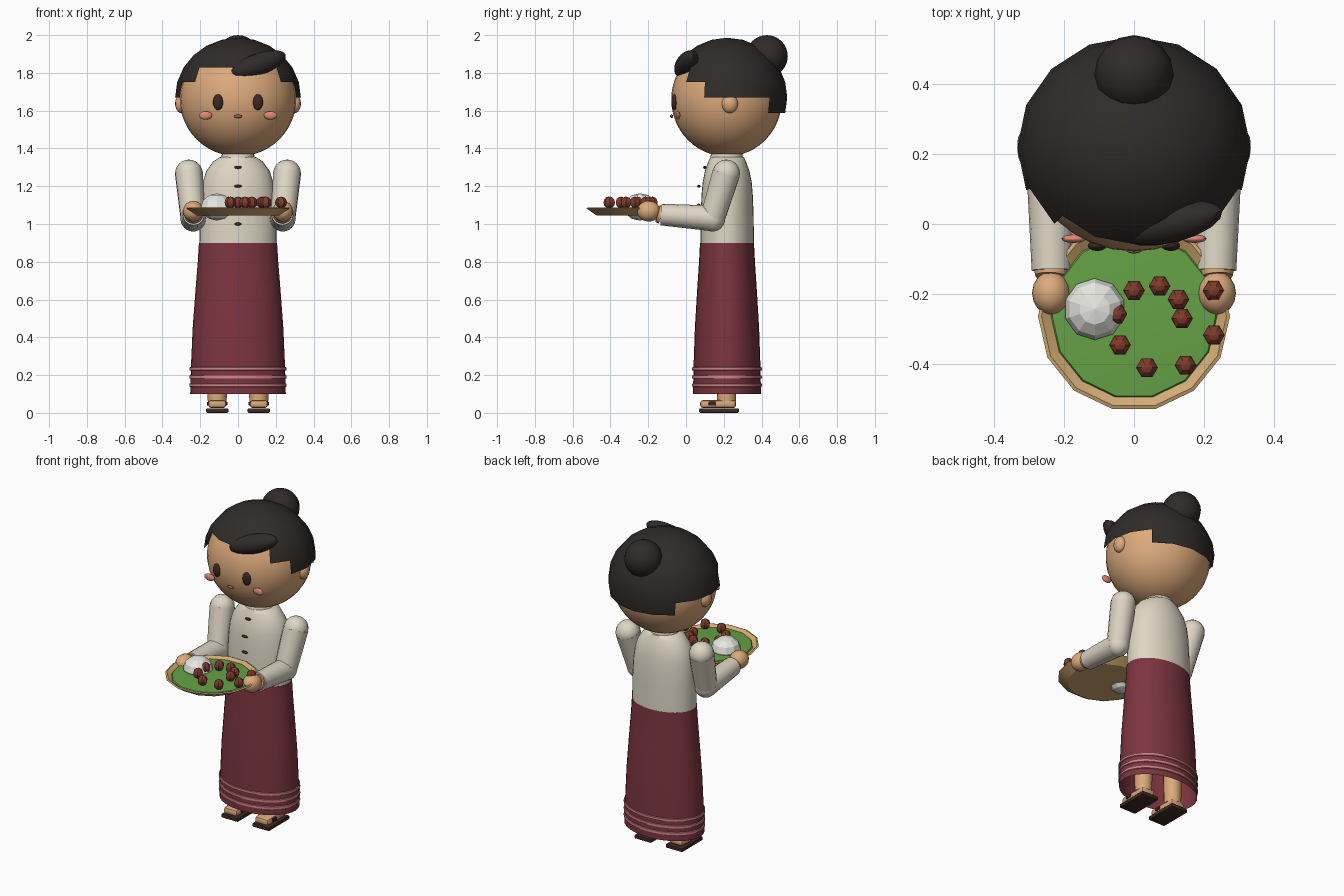
import bpy, bmesh, math
from mathutils import Vector, Matrix

if "Cube" in bpy.data.objects:
    bpy.data.objects.remove(bpy.data.objects["Cube"])


def mat(name, r, g, b):
    m = bpy.data.materials.new(name)
    m.diffuse_color = (r, g, b, 1)
    m.use_nodes = True
    m.node_tree.nodes["Principled BSDF"].inputs["Base Color"].default_value = m.diffuse_color
    return m


SKIN = mat("skin", .72, .40, .20)
HAIR = mat("hair", .028, .024, .022)
SHIRT = mat("cream_cloth", .74, .68, .56)
SKIRT = mat("red_cloth", .20, .035, .05)
STRIPE = mat("pink_stripe", .60, .22, .23)
DARK = mat("dark_brown", .045, .022, .016)
BLUSH = mat("blush", .75, .25, .18)
LIP = mat("lip", .35, .13, .07)
TRAY = mat("woven_tan", .65, .41, .18)
LEAF = mat("leaf_green", .13, .36, .06)
RICE = mat("rice_white", .80, .80, .76)
MEAT = mat("meat_red", .22, .045, .025)


def finish(name, bm, material, smooth=40):
    me = bpy.data.meshes.new(name)
    bm.to_mesh(me)
    bm.free()
    ob = bpy.data.objects.new(name, me)
    bpy.context.collection.objects.link(ob)
    me.materials.append(material)
    if smooth:
        bpy.ops.object.select_all(action='DESELECT')
        ob.select_set(True)
        bpy.context.view_layer.objects.active = ob
        bpy.ops.object.shade_smooth_by_angle(angle=math.radians(smooth))
    return ob


def ball(name, loc, r, material, seg=16, rings=12, rot=None, smooth=40):
    bm = bmesh.new()
    bmesh.ops.create_uvsphere(bm, u_segments=seg, v_segments=rings, radius=1)
    m = Matrix.Translation(loc) @ (rot or Matrix()) @ Matrix.Diagonal((*r, 1))
    bmesh.ops.transform(bm, matrix=m, verts=bm.verts)
    return finish(name, bm, material, smooth)


def lathe(name, profile, cy, material, seg=24, caps=(False, False), smooth=40, cx=0):
    """Stack of ellipses (z, rx, ry) joined into a skin."""
    bm = bmesh.new()
    rows = [[bm.verts.new((cx + rx * math.cos(2 * math.pi * i / seg),
                           cy + ry * math.sin(2 * math.pi * i / seg), z))
             for i in range(seg)] for z, rx, ry in profile]
    for a, b in zip(rows, rows[1:]):
        for i in range(seg):
            j = (i + 1) % seg
            bm.faces.new((a[i], a[j], b[j], b[i]))
    if caps[0]:
        bm.faces.new(rows[0][::-1])
    if caps[1]:
        bm.faces.new(rows[-1])
    return finish(name, bm, material, smooth)


def limb(name, a, b, r1, r2, material, seg=16):
    a, b = Vector(a), Vector(b)
    bm = bmesh.new()
    bmesh.ops.create_cone(bm, cap_ends=True, segments=seg, radius1=r1, radius2=r2,
                          depth=(b - a).length)
    rot = (b - a).to_track_quat('Z', 'Y').to_matrix().to_4x4()
    bmesh.ops.transform(bm, matrix=Matrix.Translation((a + b) / 2) @ rot, verts=bm.verts)
    return finish(name, bm, material)


def box(name, loc, size, material, bevel=.01):
    bm = bmesh.new()
    bmesh.ops.create_cube(bm, size=1)
    bmesh.ops.transform(bm, matrix=Matrix.Translation(loc) @ Matrix.Diagonal((*size, 1)),
                        verts=bm.verts)
    if bevel:
        bmesh.ops.bevel(bm, geom=bm.edges[:], offset=bevel, segments=2,
                        profile=.5, affect='EDGES')
    return finish(name, bm, material)


# head and face
ball("head", (0, .215, 1.66), (.308, .293, .302), SKIN, 32, 24)
ball("mouth", (0, -.076, 1.57), (.022, .008, .009), LIP)
for s, side in ((-1, "right"), (1, "left")):
    ball(side + "_eye", (s * .105, -.062, 1.645), (.027, .015, .042), DARK)
    ball(side + "_cheek", (s * .172, -.042, 1.575), (.035, .012, .022), BLUSH)
    ball(side + "_ear", (s * .30, .232, 1.637), (.033, .043, .05), SKIN)

# hair cap: a sphere shell with a stepped lower edge
C = Vector((0, .218, 1.67))
bm = bmesh.new()
bmesh.ops.create_uvsphere(bm, u_segments=16, v_segments=12, radius=1)
drop = []
for f in bm.faces:
    c = f.calc_center_median()
    around = math.degrees(abs(math.atan2(c.x, -c.y)))   # 0 at front, 180 at back
    ring = 2 if around < 45 else 1 if around < 67.5 else 0 if around < 135 else -1
    if math.degrees(math.asin(c.z / c.length)) < ring * 15:
        drop.append(f)
bmesh.ops.delete(bm, geom=drop, context='FACES')
bmesh.ops.transform(bm, matrix=Matrix.Translation(C) @ Matrix.Diagonal((.333, .318, .316, 1)),
                    verts=bm.verts)
finish("hair_cap", bm, HAIR)
ball("hair_bun", (0, .428, 1.888), (.113, .111, .112), HAIR, 16, 12)
swoop = Vector((.28, .07, .10)).to_track_quat('X', 'Z').to_matrix().to_4x4()
ball("hair_swoop", (.108, .002, 1.845), (.157, .055, .058), HAIR, 16, 12, swoop)

# neck, collar, blouse and buttons
lathe("neck", [(1.30, .075, .075), (1.42, .075, .075)], .215, SKIN)
lathe("collar", [(1.345, .09, .088), (1.375, .084, .082)], .215, SHIRT)
lathe("blouse", [(.89, .205, .142), (1.04, .203, .14), (1.15, .197, .136), (1.22, .187, .13),
                 (1.28, .168, .118), (1.33, .132, .10), (1.352, .10, .09), (1.36, .07, .07)],
      .218, SHIRT, 32, (False, True))
for z, y in ((1.3, .10), (1.2, .068), (1.1, .068), (1.0, .068)):
    ball("button", (0, y, z), (.021, .009, .008), DARK, 10, 8)

# wrap skirt with hem stripes, open at the bottom
lathe("skirt", [(.10, .253, .18), (.25, .249, .177), (.45, .24, .17), (.65, .225, .158),
                (.80, .213, .148), (.90, .207, .143)], .217, SKIRT, 32, (False, True))
for z in (.147, .19, .233):
    lathe("hem_stripe", [(z - .009, .253, .18), (z - .007, .258, .185),
                         (z + .007, .257, .184), (z + .009, .252, .179)], .217, STRIPE, 32)

# arms, legs and sandals
for s, side in ((-1, "right"), (1, "left")):
    shoulder, elbow = (s * .26, .213, 1.268), (s * .238, .14, 1.03)
    wrist = (s * .235, -.132, 1.05)
    ball(side + "_shoulder", shoulder, (.073, .073, .073), SHIRT)
    limb(side + "_upper_sleeve", shoulder, elbow, .074, .066, SHIRT)
    ball(side + "_elbow", elbow, (.067, .068, .07), SHIRT)
    limb(side + "_forearm_sleeve", elbow, wrist, .068, .057, SHIRT)
    limb(side + "_wrist", wrist, (s * .236, -.15, 1.055), .05, .046, SKIN)
    ball(side + "_hand", (s * .237, -.197, 1.068), (.054, .062, .055), SKIN)

    x = s * .11
    lathe(side + "_leg", [(.06, .05, .05), (.40, .058, .058)], .215, SKIN, 16, (True, True), cx=x)
    box(side + "_foot", (x, .17, .047), (.095, .19, .042), SKIN, .015)
    box(side + "_sandal_sole", (x, .175, .012), (.118, .21, .024), DARK, .006)
    box(side + "_sandal_strap", (x, .14, .049), (.108, .04, .02), DARK, .004)

# tray lined with a leaf
TY = -.263
lathe("tray", [(1.045, .215, .215), (1.083, .274, .272), (1.087, .264, .262),
               (1.062, .225, .225)], TY, TRAY, 14, (True, True), 30)
lathe("leaf", [(1.07, .237, .237), (1.077, .233, .233), (1.082, .15, .15), (1.084, .03, .03)],
      TY, LEAF, 14, (True, True))

# food on the tray
ball("rice_mound", (-.112, -.243, 1.09), (.088, .088, .072), RICE, 10, 6, smooth=0)
turn = Matrix.Rotation(math.radians(30), 4, 'Z')
for x, y in ((0, -.19), (.073, -.177), (.127, -.215), (.227, -.19), (.137, -.27), (.228, -.317),
             (-.04, -.345), (.037, -.41), (.147, -.403), (-.05, -.257)):
    ball("meatball", (x, y, 1.114), (.031, .031, .031), MEAT, 6, 6, turn, 0)
